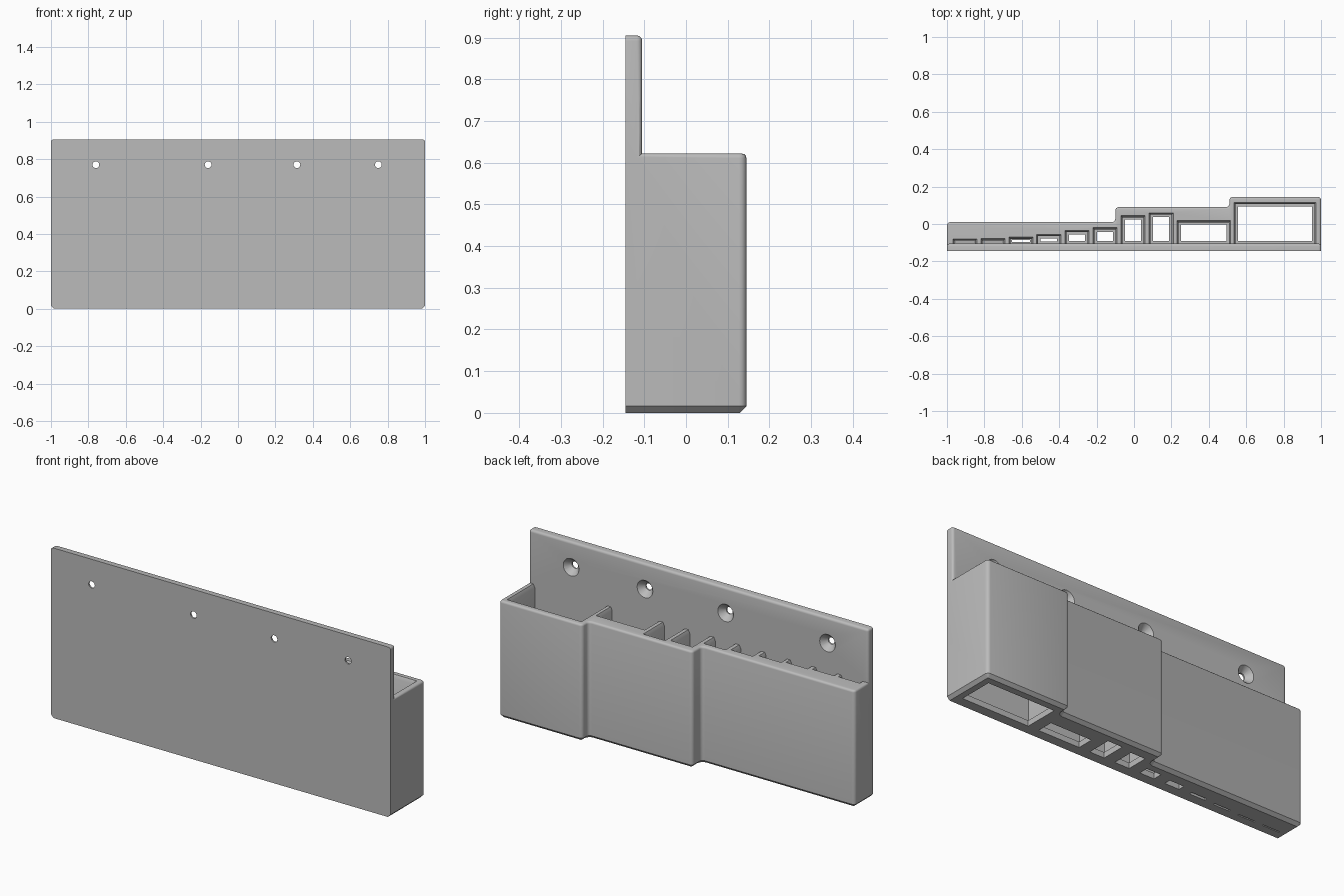
import bpy, bmesh
from mathutils import Matrix, Vector

if "Cube" in bpy.data.objects:
    bpy.data.objects.remove(bpy.data.objects["Cube"], do_unlink=True)

FRONT, PLATE_BACK = -0.145, -0.105
BODY_TOP, PLATE_TOP = 0.622, 0.905
FLOOR = 0.03

grey = bpy.data.materials.new("plain grey")
grey.use_nodes = True
grey.diffuse_color = (0.5, 0.5, 0.5, 1)
grey.node_tree.nodes["Principled BSDF"].inputs["Base Color"].default_value = (0.5, 0.5, 0.5, 1)


def make_object(name, bm):
    bmesh.ops.recalc_face_normals(bm, faces=bm.faces)
    mesh = bpy.data.meshes.new(name)
    bm.to_mesh(mesh)
    bm.free()
    mesh.materials.append(grey)
    obj = bpy.data.objects.new(name, mesh)
    bpy.context.collection.objects.link(obj)
    return obj


def prism(points, z0, z1):
    bm = bmesh.new()
    base = bm.faces.new([bm.verts.new((x, y, z0)) for x, y in points])
    side = bmesh.ops.extrude_face_region(bm, geom=[base], use_keep_orig=True)
    verts = [g for g in side["geom"] if isinstance(g, bmesh.types.BMVert)]
    bmesh.ops.translate(bm, verts=verts, vec=(0, 0, z1 - z0))
    bmesh.ops.recalc_face_normals(bm, faces=bm.faces)
    return bm


def bevel(bm, rule, size, segments):
    """Bevel the edges whose two end points satisfy the rule."""
    edges = [e for e in bm.edges if rule(e.verts[0].co, e.verts[1].co)]
    bmesh.ops.bevel(bm, geom=edges, offset=size, segments=segments,
                    profile=0.5, affect='EDGES', clamp_overlap=False)


def behind(a, b):
    return max(a.y, b.y) > FRONT + 0.001


def at_height(z):
    return lambda a, b: behind(a, b) and abs(a.z - z) < 1e-4 and abs(b.z - z) < 1e-4


# Stepped body with rounded corners, rounded rim and chamfered foot
outline = [(-1, FRONT), (1, FRONT), (1, 0.145), (0.51, 0.145),
           (0.51, 0.09), (-0.1, 0.09), (-0.1, 0.01), (-1, 0.01)]
bm = prism(outline, 0, BODY_TOP)
bevel(bm, lambda a, b: behind(a, b) and abs(a.z - b.z) > 0.1, 0.018, 4)
bevel(bm, at_height(BODY_TOP), 0.011, 3)
bevel(bm, at_height(0), 0.016, 1)
holder = make_object("tool_holder", bm)

# Mounting plate, rounded on its rear edges and upper corners
bm = prism([(-1, FRONT), (1, FRONT), (1, PLATE_BACK), (-1, PLATE_BACK)], 0.3, PLATE_TOP)


def plate_edge(a, b):
    upper_corner = min(a.z, b.z) > PLATE_TOP - 0.01 and abs(a.x - b.x) < 0.01
    rear = min(a.y, b.y) > PLATE_BACK - 0.001 and max(a.z, b.z) > PLATE_TOP - 0.01
    return upper_corner or rear


bevel(bm, plate_edge, 0.013, 4)
plate = make_object("mounting_plate", bm)

# Pocket cutters: through slot, floor ledge, straight walls and flared mouth
pockets = [(-0.968, -0.84, -0.08), (-0.818, -0.69, -0.078), (-0.668, -0.54, -0.07),
           (-0.522, -0.39, -0.056), (-0.369, -0.24, -0.035), (-0.219, -0.09, -0.02),
           (-0.07, 0.06, 0.045), (0.08, 0.21, 0.06), (0.23, 0.517, 0.018),
           (0.535, 0.973, 0.115)]
bm = bmesh.new()
for x0, x1, y1 in pockets:
    flare = 0.009
    ledge = min(0.013, 0.3 * (y1 - flare - PLATE_BACK))
    rings = []
    for z, side, front in ((-0.05, flare + ledge, ledge), (FLOOR, flare + ledge, ledge),
                           (FLOOR, flare, 0), (BODY_TOP - 0.018, flare, 0),
                           (BODY_TOP, 0, 0), (BODY_TOP + 0.02, 0, 0)):
        left, right, near, far = x0 + side, x1 - side, PLATE_BACK + front, y1 - side
        rings.append([bm.verts.new((x, y, z)) for x, y in
                      ((left, near), (right, near), (right, far), (left, far))])
    for low, high in zip(rings, rings[1:]):
        for i in range(4):
            j = (i + 1) % 4
            bm.faces.new((low[i], low[j], high[j], high[i]))
    bm.faces.new(rings[0])
    bm.faces.new(rings[-1])
pocket_cutter = make_object("pocket_cutter", bm)


# Countersunk screw hole cutters
def cone(bm, x, y0, y1, r0, r1):
    place = Matrix.Translation(Vector((x, (y0 + y1) / 2, 0.77))) @ Matrix.Rotation(1.5707963, 4, 'X')
    bmesh.ops.create_cone(bm, cap_ends=True, segments=32, radius1=r1, radius2=r0,
                          depth=y1 - y0, matrix=place)


holes, sinks = bmesh.new(), bmesh.new()
for x in (-0.76, -0.16, 0.315, 0.75):
    cone(holes, x, FRONT - 0.05, PLATE_BACK + 0.05, 0.018, 0.018)
    cone(sinks, x, FRONT + 0.008, PLATE_BACK + 0.002, 0.018, 0.048)
hole_cutter = make_object("screw_hole_cutter", holes)
sink_cutter = make_object("countersink_cutter", sinks)

# Join the plate and cut all openings
bpy.context.view_layer.objects.active = holder
holder.select_set(True)
for other, operation in ((plate, 'UNION'), (pocket_cutter, 'DIFFERENCE'),
                         (hole_cutter, 'DIFFERENCE'), (sink_cutter, 'DIFFERENCE')):
    mod = holder.modifiers.new(other.name, 'BOOLEAN')
    mod.operation = operation
    mod.solver = 'EXACT'
    mod.object = other
    bpy.ops.object.modifier_apply(modifier=mod.name)
    bpy.data.objects.remove(other, do_unlink=True)

bpy.ops.object.shade_smooth_by_angle(angle=0.6)
